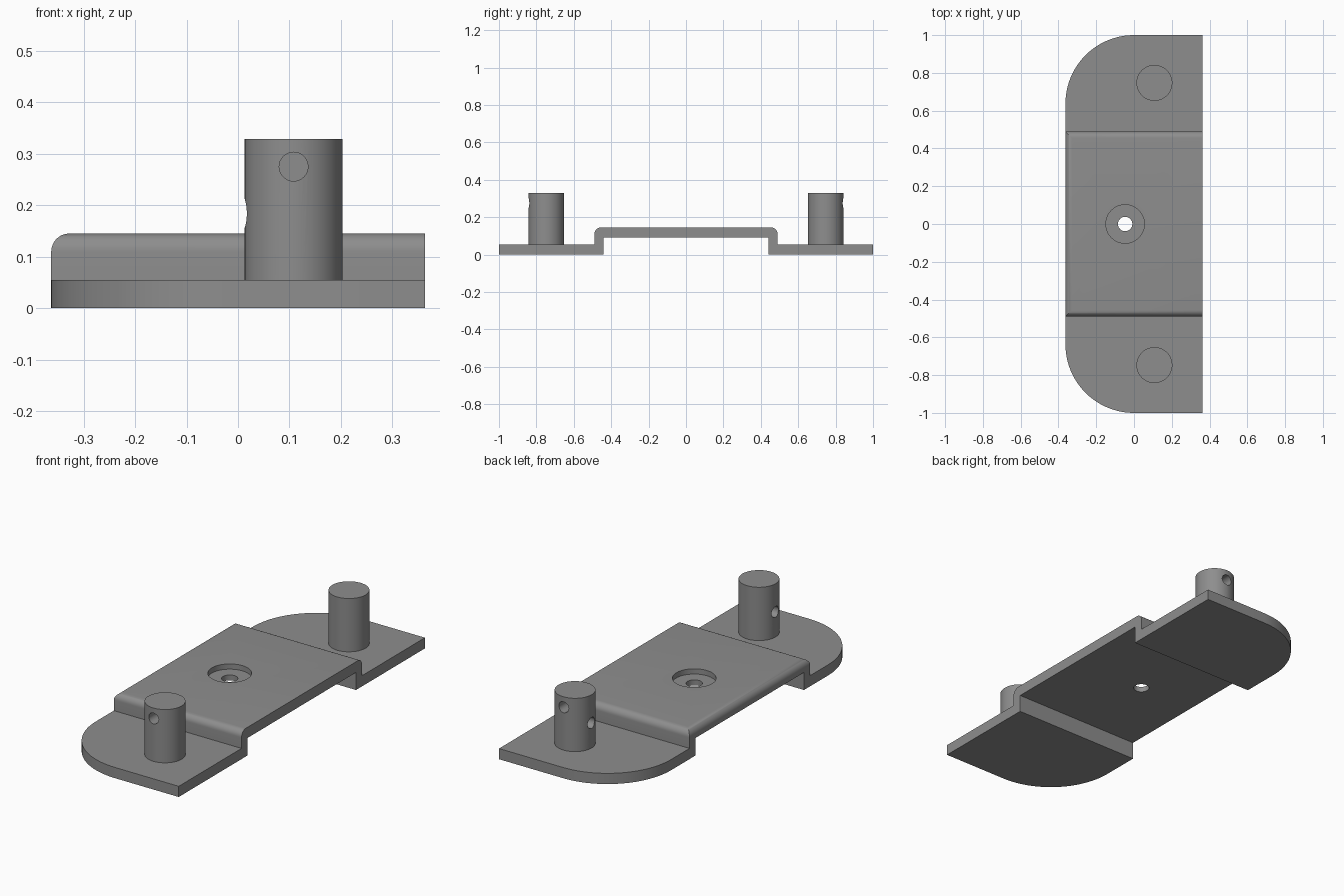
import bpy, bmesh, math
from mathutils import Vector, Matrix

if "Cube" in bpy.data.objects:
    bpy.data.objects.remove(bpy.data.objects["Cube"])

HALF_X = 0.363
GREY = bpy.data.materials.new("plain grey")
GREY.diffuse_color = (0.27, 0.27, 0.27, 1)
GREY.use_nodes = True
GREY.node_tree.nodes["Principled BSDF"].inputs["Base Color"].default_value = GREY.diffuse_color


def make_object(name, bm):
    bmesh.ops.recalc_face_normals(bm, faces=bm.faces[:])
    mesh = bpy.data.meshes.new(name)
    bm.to_mesh(mesh)
    bm.free()
    mesh.materials.append(GREY)
    obj = bpy.data.objects.new(name, mesh)
    bpy.context.collection.objects.link(obj)
    return obj


def cylinder(name, start, end, radius, sides=48):
    """Capped cylinder running between two points."""
    start, end = Vector(start), Vector(end)
    axis = end - start
    turn = axis.to_track_quat('Z', 'Y').to_matrix().to_4x4()
    bm = bmesh.new()
    bmesh.ops.create_cone(bm, cap_ends=True, segments=sides,
                          radius1=radius, radius2=radius, depth=axis.length,
                          matrix=Matrix.Translation((start + end) / 2) @ turn)
    return make_object(name, bm)


def finish(obj, cutters):
    """Cut the holes, drop the cutters and smooth the round surfaces."""
    bpy.ops.object.select_all(action='DESELECT')
    bpy.context.view_layer.objects.active = obj
    obj.select_set(True)
    for cutter in cutters:
        mod = obj.modifiers.new("hole", 'BOOLEAN')
        mod.operation, mod.solver, mod.object = 'DIFFERENCE', 'EXACT', cutter
        bpy.ops.object.modifier_apply(modifier=mod.name)
        bpy.data.objects.remove(cutter)
    bpy.ops.object.shade_smooth_by_angle(angle=math.radians(30))


# Stepped bracket: side profile extruded across the width
half = [(0.44, 0.09), (0.44, 0), (1, 0), (1, 0.055), (0.49, 0.055), (0.49, 0.145)]
profile = half + [(-y, z) for y, z in reversed(half)]
bm = bmesh.new()
face = bm.faces.new([bm.verts.new((-HALF_X, y, z)) for y, z in profile])
out = bmesh.ops.extrude_face_region(bm, geom=[face])
bmesh.ops.translate(bm, vec=(2 * HALF_X, 0, 0),
                    verts=[v for v in out["geom"] if isinstance(v, bmesh.types.BMVert)])
bmesh.ops.recalc_face_normals(bm, faces=bm.faces[:])


def at_left(e):
    return all(v.co.x < -HALF_X + 1e-4 for v in e.verts)


# Large rounded corners on the left side of both feet
corners = [e for e in bm.edges if at_left(e) and all(abs(v.co.y) > 0.99 for v in e.verts)]
bmesh.ops.bevel(bm, geom=corners, offset=0.363, segments=24, profile=0.5,
                affect='EDGES', clamp_overlap=False)
# Small fillet on three sides of the raised deck
rim = [e for e in bm.edges if all(v.co.z > 0.14 for v in e.verts)
       and (at_left(e) or abs(e.verts[0].co.y - e.verts[1].co.y) < 1e-4)
       and not all(v.co.x > HALF_X - 1e-4 for v in e.verts)]
bmesh.ops.bevel(bm, geom=rim, offset=0.035, segments=8, profile=0.5,
                affect='EDGES', clamp_overlap=False)
bracket = make_object("bracket", bm)

# Counterbored screw hole
finish(bracket, [
    cylinder("counterbore_cutter", (-0.047, 0, 0.118), (-0.047, 0, 0.2), 0.102),
    cylinder("screw_hole_cutter", (-0.047, 0, 0.05), (-0.047, 0, 0.2), 0.038)])

# Upright pins, each with an outward hole and a lower hole facing left
for name, s in (("front_pin", -1), ("back_pin", 1)):
    px, py = 0.108, 0.747 * s
    pin = cylinder(name, (px, py, 0.055), (px, py, 0.329), 0.095, 64)
    finish(pin, [
        cylinder("outer_hole_cutter", (px, py + 0.02 * s, 0.275), (px, py + 0.2 * s, 0.275), 0.028, 32),
        cylinder("left_hole_cutter", (px - 0.02, py, 0.184), (px - 0.2, py, 0.184), 0.028, 32)])
